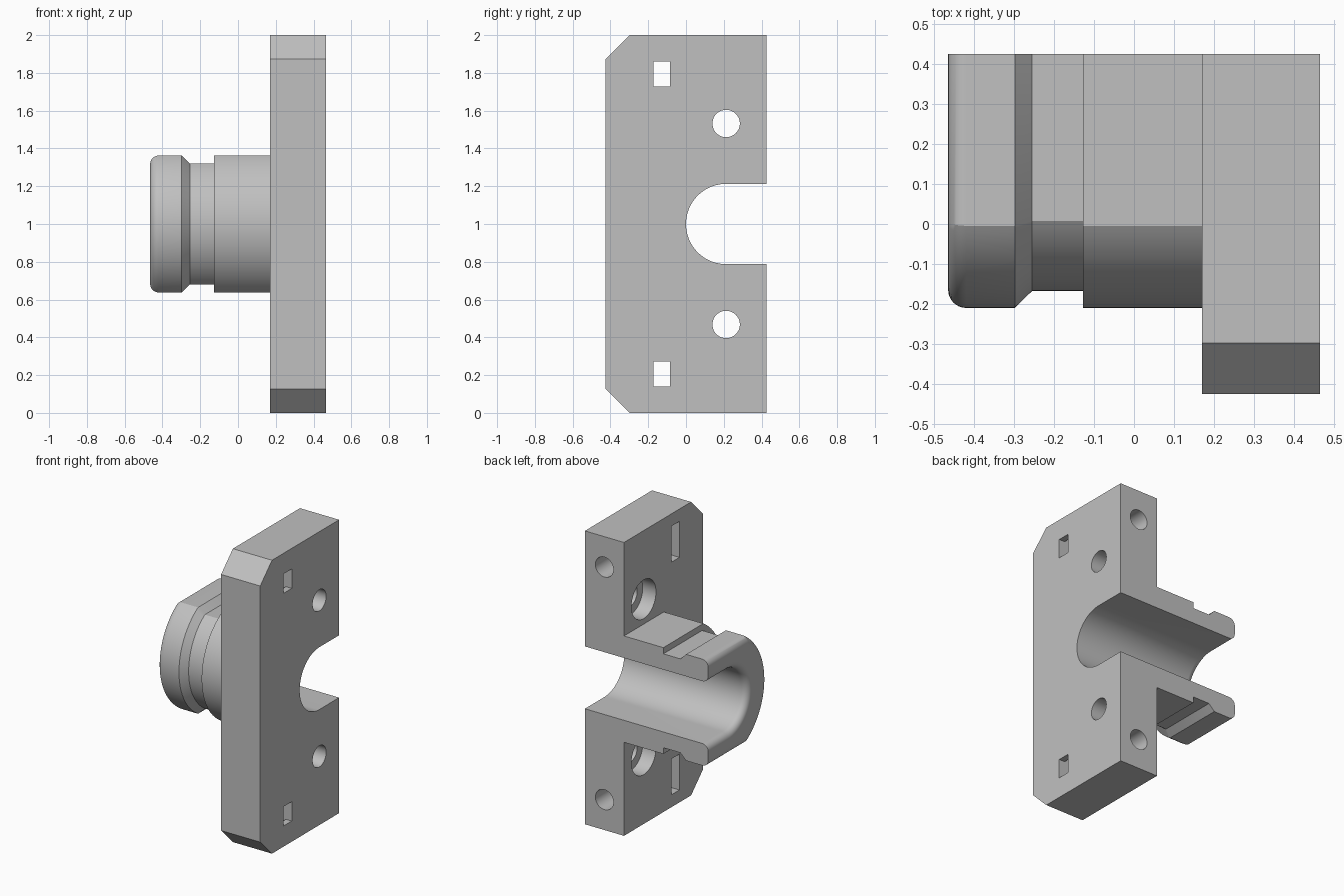
import bpy, bmesh, math

cube = bpy.data.objects.get("Cube")
if cube:
    bpy.data.objects.remove(cube, do_unlink=True)

grey = bpy.data.materials.new("plain_grey")
grey.use_nodes = True
GREY = (0.53, 0.53, 0.53, 1)
grey.diffuse_color = GREY
grey.node_tree.nodes["Principled BSDF"].inputs["Base Color"].default_value = GREY

MID_Z = 1.0                      # mirror height of the whole part
BACK = 0.425                     # y of the open back
X0, X1 = 0.17, 0.465             # plate thickness range
BORE, BORE_Y = 0.2125, 0.2125    # slot radius and axis


def finish(name, bm):
    bmesh.ops.recalc_face_normals(bm, faces=bm.faces)
    mesh = bpy.data.meshes.new(name)
    bm.to_mesh(mesh)
    bm.free()
    mesh.materials.append(grey)
    obj = bpy.data.objects.new(name, mesh)
    bpy.context.collection.objects.link(obj)
    return obj


def prism(name, points, axis, start, end):
    """Extrude a 2D outline along x (points are y, z) or y (points are x, z)."""
    def place(p, t):
        return (t, p[0], p[1]) if axis == "x" else (p[0], t, p[1])
    bm = bmesh.new()
    low = [bm.verts.new(place(p, start)) for p in points]
    high = [bm.verts.new(place(p, end)) for p in points]
    bm.faces.new(low)
    bm.faces.new(high)
    for i in range(len(points)):
        j = (i + 1) % len(points)
        bm.faces.new((low[i], low[j], high[j], high[i]))
    return finish(name, bm)


def circle(u, v, r, n=48):
    return [(u + r * math.cos(math.tau * i / n), v + r * math.sin(math.tau * i / n))
            for i in range(n)]


def u_profile(r, flat, n=48):
    """U outline open to the back: an arc of radius r cut by flats at +-flat."""
    a = math.asin(min(1, flat / r))
    arc = [(BORE_Y - r * math.cos(a - 2 * a * i / n),
            MID_Z + r * math.sin(a - 2 * a * i / n)) for i in range(n + 1)]
    return [(BACK, MID_Z + flat)] + arc + [(BACK, MID_Z - flat)]


def cut(target, cutter):
    cutter.hide_render = True
    mod = target.modifiers.new("cut", "BOOLEAN")
    mod.operation = "DIFFERENCE"
    mod.solver = "EXACT"
    mod.object = cutter
    bpy.context.view_layer.objects.active = target
    bpy.ops.object.modifier_apply(modifier=mod.name)
    bpy.data.objects.remove(cutter, do_unlink=True)


# Mounting plate: chamfered front corners and the open slot in one outline
C = 0.127
outline = [(BACK, 0), (-BACK + C, 0), (-BACK, C), (-BACK, 2 - C), (-BACK + C, 2), (BACK, 2)]
plate = prism("mounting_plate", outline + u_profile(BORE, BORE), "x", X0, X1)

# Holes, mirrored above and below the slot
BOLT_X = 0.318
NUT_H, WIN_H = 0.1225, 0.066
for s in (1, -1):
    z = MID_Z + s * 0.532
    cut(plate, prism("screw_hole", circle(BORE_Y, z, 0.0725), "x", 0, 0.6))
    cut(plate, prism("counterbore", circle(BORE_Y, z, 0.132), "x", 0, X0 + 0.1))
    z = MID_Z + s * 0.793
    cut(plate, prism("bolt_hole", circle(BOLT_X, z, 0.068), "y", -0.12, 0.6))
    # Nut pocket: half hexagon narrowing to a small window
    half = [(0, NUT_H), (BOLT_X + 0.071, NUT_H), (0.421, WIN_H), (0.6, WIN_H)]
    pocket = [(x, z + h) for x, h in half] + [(x, z - h) for x, h in reversed(half)]
    cut(plate, prism("nut_pocket", pocket, "y", -0.172, -0.085))

# Collar: U sections lofted along x, down the outside and back up the bore
END, FILLET, GROOVE = -0.465, 0.045, 0.0425
steps = [math.pi / 2 * i / 8 for i in range(9)]
fillet = [(END + FILLET * (1 - math.sin(a)), FILLET * (1 - math.cos(a))) for a in steps]
outer = [(X0, 0), (-0.127, 0), (-0.127, GROOVE), (-0.255, GROOVE), (-0.298, 0)] + fillet
inner = fillet[::-1] + [(X0, 0)]
sections = [(x, u_profile(0.4225 - d, 0.3625 - d)) for x, d in outer]
sections += [(x, u_profile(BORE + d, BORE + d)) for x, d in inner]

bm = bmesh.new()
rows = [[bm.verts.new((x, y, z)) for y, z in pts] for x, pts in sections]
for k, row in enumerate(rows):
    following = rows[(k + 1) % len(rows)]
    for i in range(len(row) - 1):
        bm.faces.new((row[i], row[i + 1], following[i + 1], following[i]))
for end in (0, -1):
    bm.faces.new([row[end] for row in rows])
collar = finish("grooved_collar", bm)

# Smooth curved walls, crisp edges
bpy.ops.object.select_all(action="DESELECT")
for obj in (plate, collar):
    obj.select_set(True)
bpy.context.view_layer.objects.active = plate
bpy.ops.object.shade_smooth_by_angle(angle=math.radians(25))
